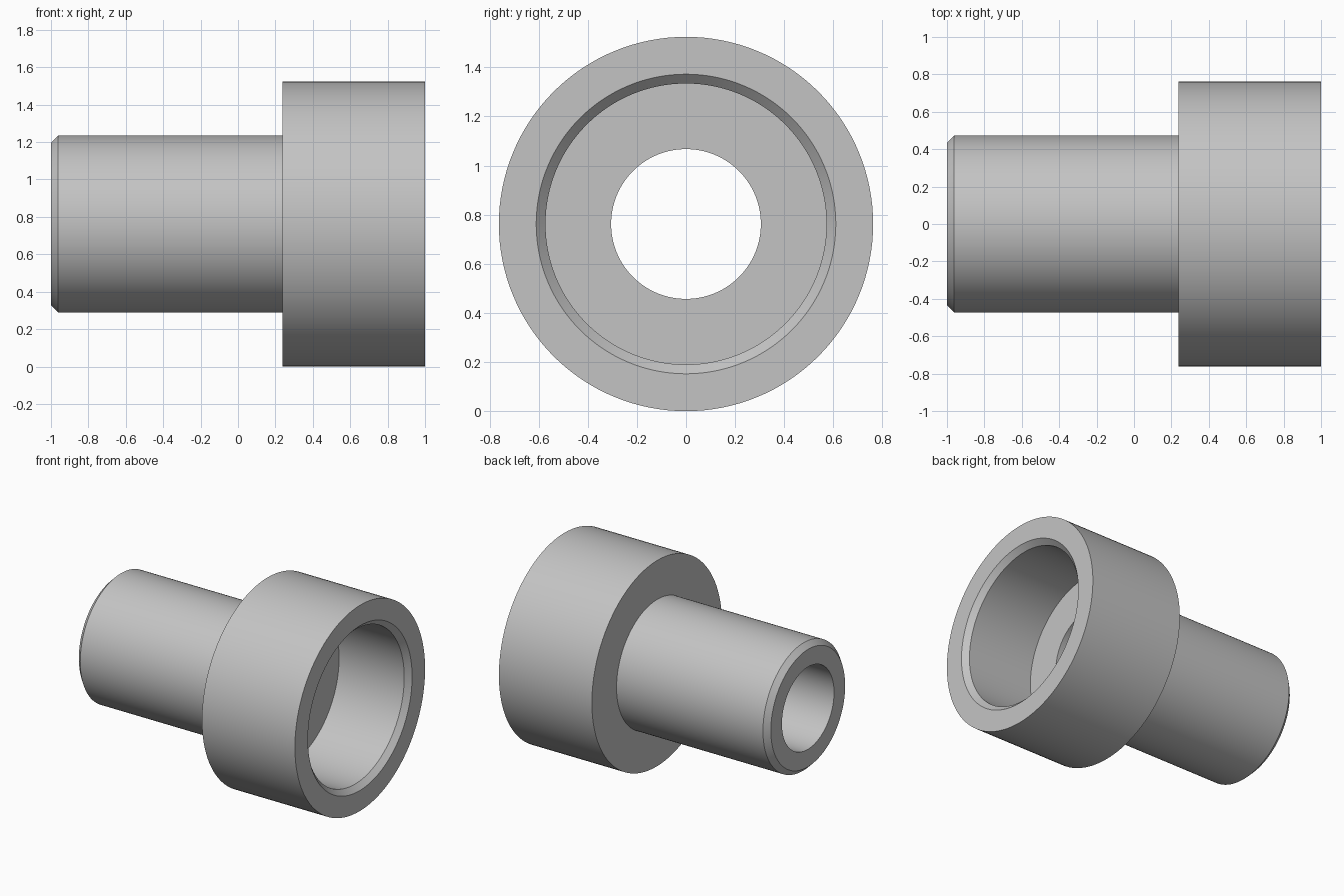
import bpy, bmesh
from math import radians, tau
from mathutils import Matrix

cube = bpy.data.objects.get("Cube")
if cube:
    bpy.data.objects.remove(cube, do_unlink=True)

HEAD_R, SHANK_R, BORE_R, POCKET_R = 0.762, 0.473, 0.305, 0.572
HEAD_X, POCKET_X, CHAMFER = 0.238, 0.428, 0.038
SEGMENTS = 128

# Plain grey material
grey = bpy.data.materials.new("plain_grey")
grey.use_nodes = True
colour = (0.55, 0.55, 0.55, 1)
grey.diffuse_color = colour
grey.node_tree.nodes["Principled BSDF"].inputs["Base Color"].default_value = colour

# Closed half section (x, radius): shank, head, chamfered pocket, through bore
section = [
    (-1, BORE_R),
    (-1, SHANK_R - CHAMFER),
    (-1 + CHAMFER, SHANK_R),
    (HEAD_X, SHANK_R),
    (HEAD_X, HEAD_R),
    (1, HEAD_R),
    (1, POCKET_R + CHAMFER),
    (1 - CHAMFER, POCKET_R),
    (POCKET_X, POCKET_R),
    (POCKET_X, BORE_R),
]

# Revolve the section around the x axis
bm = bmesh.new()
verts = [bm.verts.new((x, 0, r)) for x, r in section]
edges = [bm.edges.new((v, verts[i - 1])) for i, v in enumerate(verts)]
bmesh.ops.spin(bm, geom=verts + edges, cent=(0, 0, 0), axis=(1, 0, 0),
               angle=tau, steps=SEGMENTS, use_merge=False)
bmesh.ops.remove_doubles(bm, verts=bm.verts[:], dist=0.0001)
bmesh.ops.recalc_face_normals(bm, faces=bm.faces[:])
bm.transform(Matrix.Translation((0, 0, HEAD_R)))

mesh = bpy.data.meshes.new("stepped_bushing")
bm.to_mesh(mesh)
bm.free()
mesh.materials.append(grey)
bushing = bpy.data.objects.new("stepped_bushing", mesh)
bpy.context.collection.objects.link(bushing)

# Smooth round walls, crisp rims
bpy.ops.object.select_all(action='DESELECT')
bushing.select_set(True)
bpy.context.view_layer.objects.active = bushing
bpy.ops.object.shade_smooth_by_angle(angle=radians(30))
